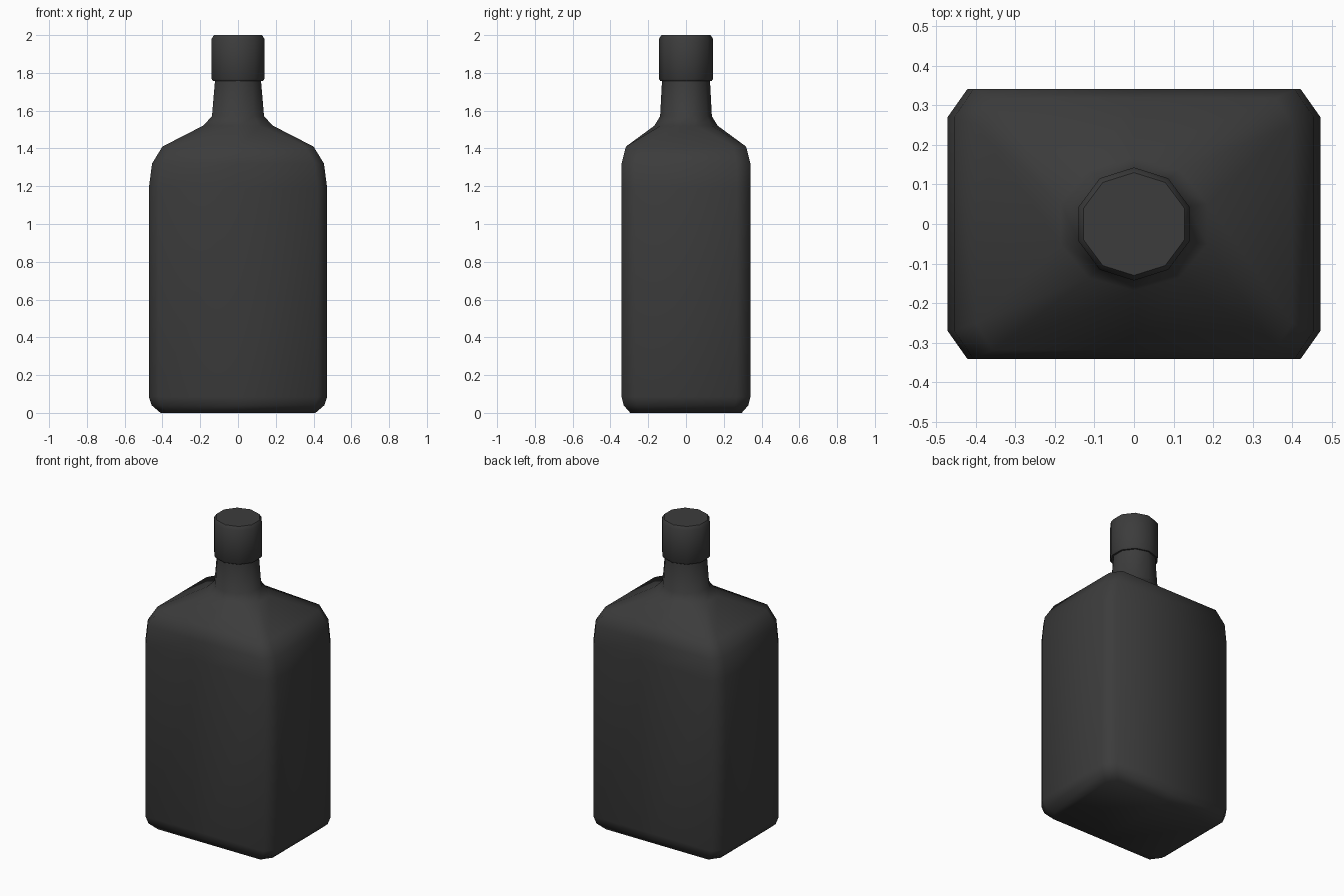
import bpy, bmesh, math

if "Cube" in bpy.data.objects:
    bpy.data.objects.remove(bpy.data.objects["Cube"])

SIDES = 10
ANGLES = [math.radians(18 + 36 * i) for i in range(SIDES)]


def ellipse(rx, ry, z):
    """Ten-sided ring with a corner facing front and back."""
    return [(rx * math.cos(a), ry * math.sin(a), z) for a in ANGLES]


def box_ring(hx, hy, z):
    """Chamfered rectangle with ten points, matching the neck ring."""
    cx, cy = hx * 0.893, hy * 0.79
    quarter = [(hx, cy), (cx, hy), (0, hy), (-cx, hy), (-hx, cy)]
    return [(x, y, z) for x, y in quarter] + [(-x, -y, z) for x, y in quarter]


def loft(name, rings, cap_start, cap_end, angle, material):
    bm = bmesh.new()
    loops = [[bm.verts.new(p) for p in ring] for ring in rings]
    for a, b in zip(loops, loops[1:]):
        for i in range(SIDES):
            j = (i + 1) % SIDES
            bm.faces.new((a[i], a[j], b[j], b[i]))
    if cap_start:
        bm.faces.new(loops[0][::-1])
    if cap_end:
        bm.faces.new(loops[-1])
    mesh = bpy.data.meshes.new(name)
    bm.to_mesh(mesh)
    bm.free()
    obj = bpy.data.objects.new(name, mesh)
    bpy.context.collection.objects.link(obj)
    mesh.materials.append(material)
    bpy.ops.object.select_all(action='DESELECT')
    obj.select_set(True)
    bpy.context.view_layer.objects.active = obj
    bpy.ops.object.shade_smooth_by_angle(angle=math.radians(angle))
    return obj


dark = bpy.data.materials.new("dark_glass")
dark.diffuse_color = (0.045, 0.045, 0.045, 1)
dark.use_nodes = True
dark.node_tree.nodes["Principled BSDF"].inputs["Base Color"].default_value = dark.diffuse_color

# Body: squared flask, sloping shoulders and round neck
body = [box_ring(*r) for r in (
    (0.41, 0.295, 0.0), (0.457, 0.33, 0.04), (0.472, 0.341, 0.085),
    (0.472, 0.341, 1.19), (0.455, 0.341, 1.32), (0.40, 0.318, 1.41))]
neck = [ellipse(*r) for r in (
    (0.195, 0.168, 1.52), (0.145, 0.137, 1.57), (0.128, 0.127, 1.76))]
loft("bottle_body", body + neck, True, False, 65, dark)

# Cap: ten-sided collar with small bevels, flat on top
cap = [ellipse(*r) for r in (
    (0.128, 0.127, 1.757), (0.139, 0.136, 1.757), (0.147, 0.143, 1.768),
    (0.147, 0.143, 1.98), (0.134, 0.130, 2.0))]
loft("bottle_cap", cap, False, True, 40, dark)
